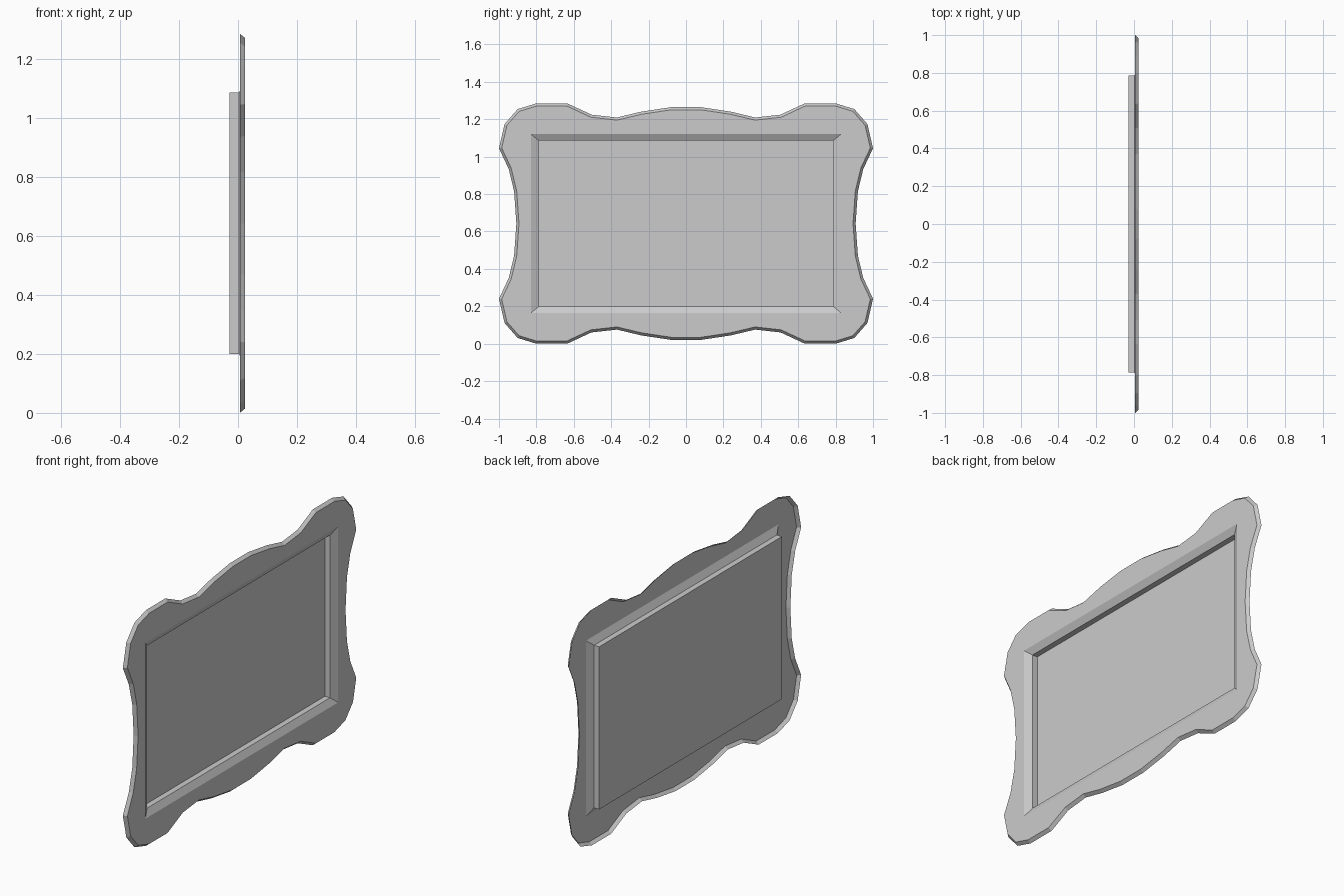
import bpy, bmesh
from mathutils import Vector

if "Cube" in bpy.data.objects:
    bpy.data.objects.remove(bpy.data.objects["Cube"])

MID = 0.6425  # height of the horizontal symmetry line

# One quarter of the wavy outline (y, height above centre), from top centre to right centre
quarter = [(0.08, 0.622), (0.24, 0.598), (0.37, 0.567), (0.505, 0.582), (0.635, 0.6425),
           (0.80, 0.6425), (0.90, 0.612), (0.97, 0.532), (1.0, 0.402), (0.948, 0.292),
           (0.919, 0.172), (0.907, 0.0)]


def full_loop(q):
    """Mirror a quarter outline into a closed clockwise loop."""
    right = q + [(y, -h) for y, h in reversed(q[:-1])]
    return [Vector(p) for p in right + [(-y, h) for y, h in reversed(right)]]


def inset(loop, d):
    """Offset a clockwise loop inwards by d."""
    out = []
    for i, p in enumerate(loop):
        a = (p - loop[i - 1]).normalized()
        b = (loop[(i + 1) % len(loop)] - p).normalized()
        n = (Vector((a.y, -a.x)) + Vector((b.y, -b.x))).normalized()
        out.append(p + n * d / max(n.dot(Vector((a.y, -a.x))), 0.5))
    return out


def rect(y, h):
    return [Vector(p) for p in ((y, h), (y, -h), (-y, -h), (-y, h))]


def add_loop(bm, loop, x):
    return [bm.verts.new((x, p.x, p.y + MID)) for p in loop]


def bridge(bm, a, b):
    n = len(a)
    for i in range(n):
        j = (i + 1) % n
        bm.faces.new((a[i], a[j], b[j], b[i]))


def finish(bm, name):
    bmesh.ops.recalc_face_normals(bm, faces=bm.faces)
    front = max(bm.faces, key=lambda f: abs(f.normal.x) * f.calc_area())
    if front.normal.x < 0:
        bmesh.ops.reverse_faces(bm, faces=bm.faces)
    me = bpy.data.meshes.new(name)
    bm.to_mesh(me)
    bm.free()
    bpy.context.collection.objects.link(bpy.data.objects.new(name, me))


# Frame: bevelled rim, flat wavy border and sloped inner lip (open at the back)
bm = bmesh.new()
outline = full_loop(quarter)
rim_back = add_loop(bm, outline, 0.006)
rim_front = add_loop(bm, inset(outline, 0.014), 0.023)
lip_front = add_loop(bm, rect(0.83, 0.479), 0.023)
lip_back = add_loop(bm, rect(0.787, 0.443), 0.003)
bridge(bm, rim_back, rim_front)
bridge(bm, lip_front, lip_back)
edges = [bm.edges.get((l[i - 1], l[i])) for l in (rim_front, lip_front) for i in range(len(l))]
bmesh.ops.triangle_fill(bm, edges=edges, use_beauty=True)
finish(bm, "wavy_frame")

# Panel: shallow tray recessed behind the frame
bm = bmesh.new()
tray_front = add_loop(bm, rect(0.787, 0.443), 0.003)
tray_back = add_loop(bm, rect(0.787, 0.443), -0.028)
bridge(bm, tray_front, tray_back)
bm.faces.new(tray_back)
finish(bm, "recessed_panel")
